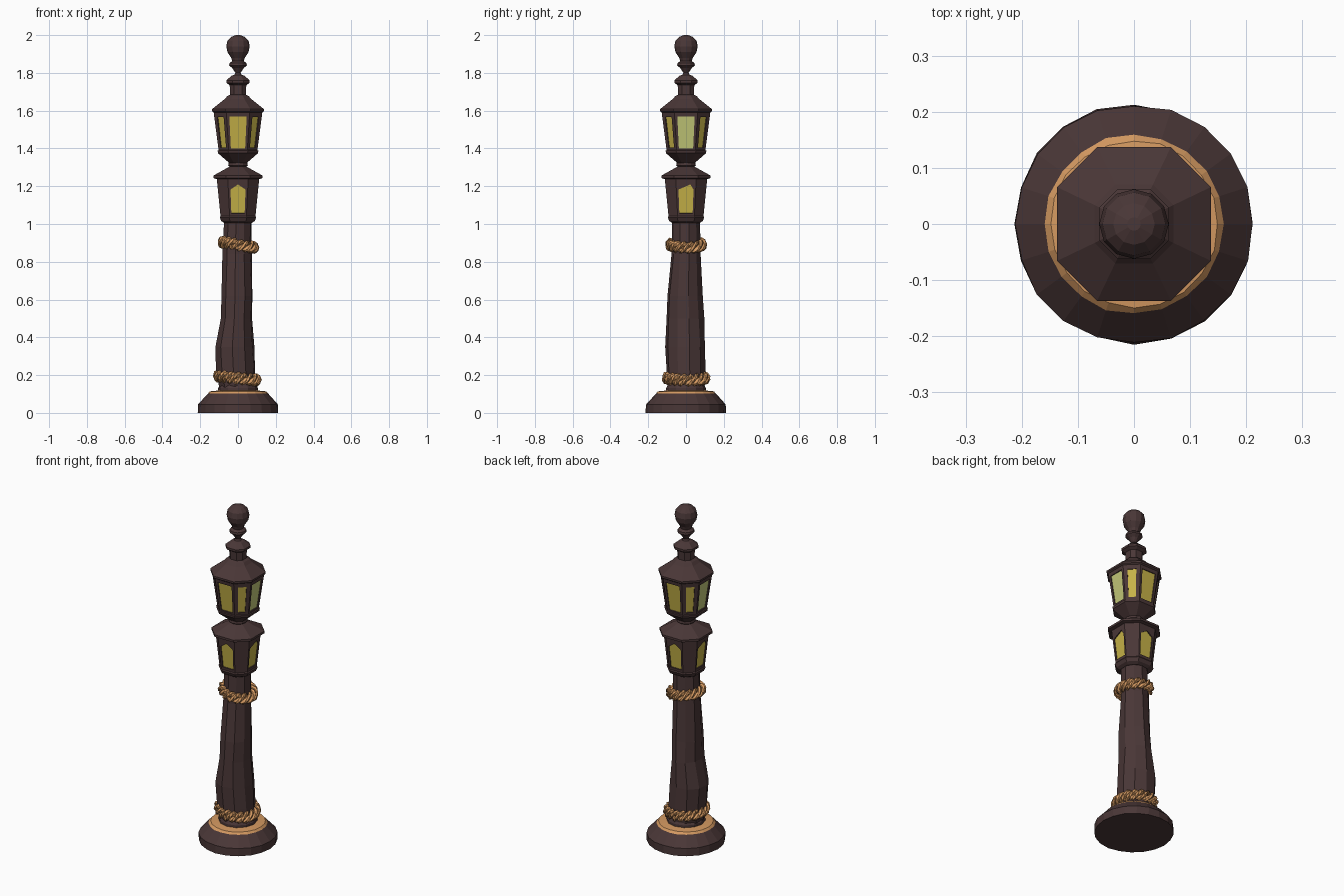
import bpy, bmesh, math, random
from mathutils import Vector

if "Cube" in bpy.data.objects:
    bpy.data.objects.remove(bpy.data.objects["Cube"])

random.seed(4)


def material(name, rgb):
    m = bpy.data.materials.new(name)
    m.diffuse_color = (*rgb, 1)
    m.use_nodes = True
    m.node_tree.nodes["Principled BSDF"].inputs["Base Color"].default_value = m.diffuse_color
    return m


WOOD = material("dark brown", (0.068, 0.038, 0.038))
TAN = material("rope tan", (0.66, 0.32, 0.12))
GLASS = material("yellow glass", (0.57, 0.45, 0.065))
PALE = material("pale glass", (0.55, 0.58, 0.19))


def finish(name, bm, mats):
    bmesh.ops.recalc_face_normals(bm, faces=bm.faces)
    me = bpy.data.meshes.new(name)
    bm.to_mesh(me)
    bm.free()
    for m in mats:
        me.materials.append(m)
    ob = bpy.data.objects.new(name, me)
    bpy.context.collection.objects.link(ob)
    return ob


def circle(n, turn=0.0):
    return [(math.cos(2 * math.pi * i / n + turn), math.sin(2 * math.pi * i / n + turn)) for i in range(n)]


# square section with cut corners, flat sides on the axes
K = 0.48
OCT = [(K, -1), (1, -K), (1, K), (K, 1), (-K, 1), (-1, K), (-1, -K), (-K, -1)]


def loft(name, section, rings, mats=(WOOD,), jitter=0.0, rule=None):
    """Skin a section through rings of (z, rx, ry, cx, cy) or (z, r)."""
    bm = bmesh.new()
    loops = []
    for ring in rings:
        z, rx, ry, cx, cy = ring if len(ring) == 5 else (ring[0], ring[1], ring[1], 0, 0)
        loop = []
        for x, y in section:
            s = 1 + random.uniform(-jitter, jitter)
            loop.append(bm.verts.new((cx + x * rx * s, cy + y * ry * s, z)))
        loops.append(loop)
    n = len(section)
    for a, b in zip(loops, loops[1:]):
        for i in range(n):
            j = (i + 1) % n
            bm.faces.new((a[i], a[j], b[j], b[i]))
    bm.faces.new(loops[0])
    bm.faces.new(loops[-1])
    if rule:
        for f in bm.faces:
            f.material_index = rule(f)
    return finish(name, bm, mats)


def lantern(name, z0, r0, z1, r1, wide, slim, pointed, depth=0.006, pale_x=False):
    """Cut-corner lantern body with recessed glass; wide/slim give (u0, v0, v1)."""
    bm = bmesh.new()
    lo = [bm.verts.new((x * r0, y * r0, z0)) for x, y in OCT]
    hi = [bm.verts.new((x * r1, y * r1, z1)) for x, y in OCT]
    bm.faces.new(lo)
    bm.faces.new(hi)
    for i in range(8):
        j = (i + 1) % 8
        a, b, c, d = lo[i], lo[j], hi[j], hi[i]
        spec = slim if i % 2 == 0 else wide
        if spec is None:
            bm.faces.new((a, b, c, d))
            continue
        u, v0, v1 = spec
        uv = [(u, v0), (1 - u, v0), (1 - u, v1), (u, v1)]
        if pointed:
            apex = 0.5 if i in (3, 7) else 0.72
            uv.insert(3, (apex, v1 + 0.13))
        normal = (b.co - a.co).cross(d.co - a.co).normalized()
        rim, pane = [], []
        for s, t in uv:
            p = a.co.lerp(b.co, s).lerp(d.co.lerp(c.co, s), t)
            rim.append(bm.verts.new(p))
            pane.append(bm.verts.new(p - normal * depth))
        bm.faces.new((a, b, rim[1], rim[0]))
        bm.faces.new((b, c, rim[2], rim[1]))
        bm.faces.new((d, a, rim[0], rim[-1]))
        bm.faces.new([c, d] + rim[:1:-1])
        m = len(rim)
        for k in range(m):
            bm.faces.new((rim[k], rim[(k + 1) % m], pane[(k + 1) % m], pane[k]))
        f = bm.faces.new(pane)
        f.material_index = 2 if pale_x and i in (1, 5) else 1
    return finish(name, bm, (WOOD, GLASS, PALE))


def rope(name, cz, R, cx, cy, tilt, twist, thick, strands=3, turns=6):
    """Twisted strands wound round a tilted ring."""
    bm = bmesh.new()
    n, sides = 48, 5
    for s in range(strands):
        phase = 2 * math.pi * s / strands
        rings = []
        for i in range(n):
            t = 2 * math.pi * i / n
            w = turns * t + phase
            r = R + twist * 0.6 * math.cos(w)
            out = Vector((math.cos(t), math.sin(t), 0))
            mid = Vector((cx, cy, cz - tilt * math.cos(t) + twist * math.sin(w))) + out * r
            loop = []
            for k in range(sides):
                q = 2 * math.pi * k / sides + w
                rad = thick * random.uniform(0.88, 1.12)
                loop.append(bm.verts.new(mid + out * rad * math.cos(q) + Vector((0, 0, rad * math.sin(q)))))
            rings.append(loop)
        # strand closes on itself after whole turns
        for i in range(n):
            a, b = rings[i], rings[(i + 1) % n]
            for k in range(sides):
                l = (k + 1) % sides
                bm.faces.new((a[k], a[l], b[l], b[k]))
    return finish(name, bm, (TAN,))


# round foot, tan on its upper surface
def foot_rule(f):
    c = f.calc_center_median()
    return 1 if c.z > 0.104 else 0


loft("base", circle(20), [(0, 0.213), (0.045, 0.212), (0.102, 0.16), (0.114, 0.149), (0.12, 0.09)],
     (WOOD, TAN), 0.012, foot_rule)
loft("pole_collar", circle(12), [(0.112, 0.105), (0.132, 0.105), (0.155, 0.092)])

# crooked wooden pole
loft("pole", circle(10, 0.2), [
    (0.11, 0.095, 0.095, 0, 0),
    (0.22, 0.106, 0.102, -0.012, 0),
    (0.35, 0.106, 0.105, -0.018, -0.003),
    (0.50, 0.084, 0.099, -0.010, -0.004),
    (0.62, 0.085, 0.092, -0.006, -0.005),
    (0.84, 0.078, 0.077, -0.005, 0),
    (1.03, 0.073, 0.073, -0.002, 0)], (WOOD,), 0.03)

# rope bindings
rope("lower_rope", 0.185, 0.102, -0.004, 0, 0.010, 0.019, 0.016)
rope("upper_rope", 0.89, 0.085, 0.001, 0, 0.014, 0.019, 0.015, turns=5)

# lower lantern
loft("lower_lantern_sill", OCT, [(1.005, 0.072), (1.015, 0.088), (1.035, 0.097), (1.042, 0.092)])
lantern("lower_lantern", 1.036, 0.092, 1.245, 0.113, (0.11, 0.10, 0.70), None, True)
loft("lower_lantern_roof", OCT, [(1.238, 0.112), (1.243, 0.131), (1.256, 0.131), (1.298, 0.055), (1.305, 0.04)])

# joint between lanterns
loft("lantern_joint", circle(12), [(1.29, 0.036), (1.30, 0.04), (1.31, 0.052), (1.325, 0.05), (1.345, 0.036)])

# upper lantern
loft("upper_lantern_sill", OCT, [(1.322, 0.045), (1.335, 0.06), (1.375, 0.106), (1.388, 0.108), (1.392, 0.10)])
lantern("upper_lantern", 1.385, 0.102, 1.60, 0.130, (0.12, 0.07, 0.86), (0.24, 0.09, 0.84), False, pale_x=True)
loft("upper_lantern_roof", OCT, [(1.59, 0.128), (1.597, 0.137), (1.608, 0.137), (1.662, 0.07), (1.678, 0.056), (1.685, 0.042)])

# chimney and finial
loft("chimney", OCT, [(1.67, 0.046), (1.685, 0.042), (1.735, 0.044), (1.747, 0.062), (1.76, 0.062), (1.785, 0.034), (1.79, 0.02)])
loft("finial", circle(12), [
    (1.775, 0.028), (1.80, 0.014), (1.825, 0.03), (1.84, 0.047), (1.852, 0.045), (1.862, 0.03),
    (1.88, 0.036), (1.91, 0.056), (1.94, 0.062), (1.97, 0.056), (1.99, 0.037), (2.0, 0.012)])
